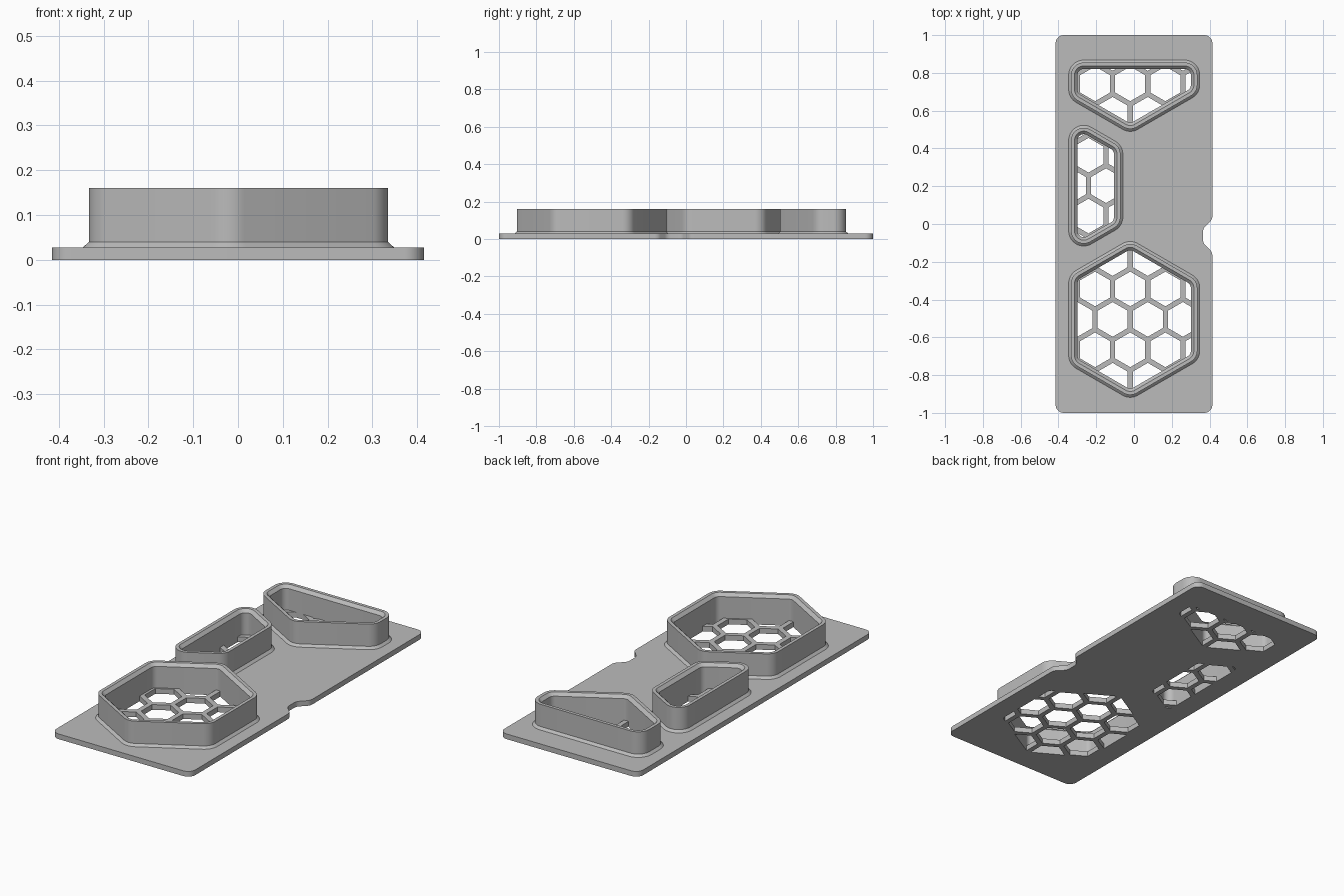
import bpy, bmesh
from math import sin, cos, pi, sqrt, radians, ceil
from mathutils import Vector

if "Cube" in bpy.data.objects:
    bpy.data.objects.remove(bpy.data.objects["Cube"])

THICK, TOP = 0.028, 0.16          # plate thickness, collar height
HEX = 0.368                       # half width of a full hexagonal collar
PITCH, HOLE = 0.186, 0.0795       # honeycomb spacing, hole half width

grey = bpy.data.materials.new("plain grey")
grey.use_nodes = True
grey.diffuse_color = (0.5, 0.5, 0.5, 1)
grey.node_tree.nodes["Principled BSDF"].inputs["Base Color"].default_value = (0.5, 0.5, 0.5, 1)


def hexagon(cx, cy, half):
    """Pointed-top hexagon, counter-clockwise."""
    r = half * 2 / sqrt(3)
    return [Vector((cx + r * cos(a), cy + r * sin(a)))
            for a in (radians(30 + 60 * k) for k in range(6))]


def clip(poly, point, normal):
    """Keep the part of a convex polygon behind a line."""
    out = []
    for a, b in zip(poly, poly[1:] + poly[:1]):
        da, db = (a - point).dot(normal), (b - point).dot(normal)
        if da <= 0:
            out.append(a)
        if da * db < 0:
            out.append(a.lerp(b, da / (da - db)))
    return out


def rounded(poly, radius, step=7):
    """Round the corners; returns (point, outward normal) pairs."""
    out = []
    for i, p in enumerate(poly):
        u = (p - poly[i - 1]).normalized()
        v = (poly[(i + 1) % len(poly)] - p).normalized()
        turn = -u.angle_signed(v)
        side = 1 if turn > 0 else -1
        n = Vector((u.y, -u.x)) * side
        mid = (n + Vector((v.y, -v.x)) * side).normalized()
        centre = p - mid * radius / cos(turn / 2)
        count = max(2, ceil(abs(turn) / radians(step)))
        for k in range(count + 1):
            a = turn * k / count
            m = Vector((n.x * cos(a) - n.y * sin(a), n.x * sin(a) + n.y * cos(a)))
            out.append((centre + m * radius, m))
    return out


def make(name, bm):
    bmesh.ops.recalc_face_normals(bm, faces=bm.faces[:])
    mesh = bpy.data.meshes.new(name)
    bm.to_mesh(mesh)
    bm.free()
    mesh.materials.append(grey)
    ob = bpy.data.objects.new(name, mesh)
    bpy.context.collection.objects.link(ob)
    return ob


def prism(bm, pts, z0, z1):
    low = [bm.verts.new((p.x, p.y, z0)) for p in pts]
    high = [bm.verts.new((p.x, p.y, z1)) for p in pts]
    bm.faces.new(low[::-1])
    bm.faces.new(high)
    for i in range(len(pts)):
        bm.faces.new((low[i - 1], low[i], high[i], high[i - 1]))


def smooth(ob):
    bpy.ops.object.select_all(action='DESELECT')
    ob.select_set(True)
    bpy.context.view_layer.objects.active = ob
    bpy.ops.object.shade_smooth_by_angle(angle=radians(25))


# Collars: hexagons trimmed by the left margin and, at the back, the top margin
LEFT = (Vector((-0.346, 0)), Vector((-1, 0)))
BACK = (Vector((0, 0.868)), Vector((0, 1)))
collars = [("front_collar", -0.02, -0.505, [LEFT]),
           ("side_collar", -0.427, 0.203, [LEFT]),
           ("back_collar", -0.02, 0.903, [LEFT, BACK])]

# Inset and height: flared foot, outer wall, flat rim, chamfer, inner wall
PROFILE = [(0, THICK), (0.013, 0.04), (0.013, TOP), (0.031, TOP),
           (0.047, TOP - 0.016), (0.047, THICK)]

holes = bmesh.new()
for name, cx, cy, cuts in collars:
    poly = hexagon(cx, cy, HEX)
    for cut in cuts:
        poly = clip(poly, *cut)
    outline = rounded(poly, 0.08)

    bm = bmesh.new()
    rings = [[bm.verts.new((*(p - n * inset), z)) for p, n in outline]
             for inset, z in PROFILE]
    for a, b in zip(rings, rings[1:]):
        for i in range(len(a)):
            bm.faces.new((a[i - 1], a[i], b[i], b[i - 1]))
    smooth(make(name, bm))

    # Honeycomb openings, trimmed to the inside of the collar
    inner = [(p - n * 0.047, n) for p, n in outline]
    for row in range(-3, 4):
        for col in range(-3, 4):
            x = cx + PITCH * (col + (0.5 if row % 2 == 0 else 0))
            cell = hexagon(x, cy + row * PITCH * sqrt(3) / 2, HOLE)
            for p, n in inner:
                cell = clip(cell, p, n)
            if len(cell) > 2:
                prism(holes, cell, -0.1, 0.1)

# Base plate with rounded corners and a thumb notch on one long edge
W, N = 0.415, 0.365
base = [Vector(p) for p in ((-W, -1), (W, -1), (W, -0.15), (N, -0.1),
                            (N, -0.025), (W, 0.025), (W, 1), (-W, 1))]
bm = bmesh.new()
prism(bm, [p for p, n in rounded(base, 0.043)], 0, THICK)
plate = make("base_plate", bm)

cutter = make("honeycomb_cutter", holes)
cutter.hide_render = True
mod = plate.modifiers.new("honeycomb", 'BOOLEAN')
mod.operation, mod.solver, mod.object = 'DIFFERENCE', 'EXACT', cutter
bpy.context.view_layer.objects.active = plate
bpy.ops.object.modifier_apply(modifier=mod.name)
bpy.data.objects.remove(cutter)
smooth(plate)
